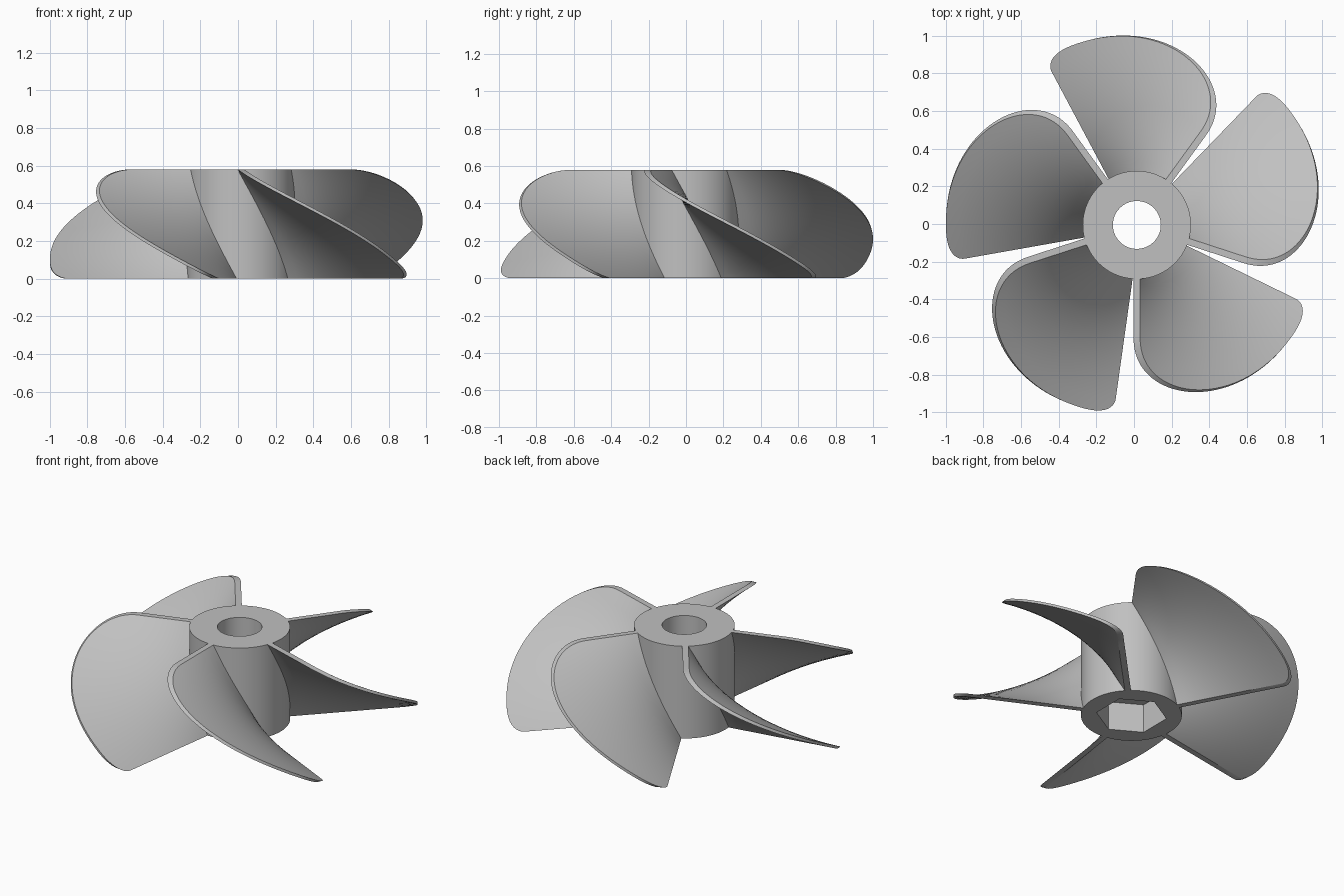
import bpy
import bmesh
from math import sin, cos, pi, radians

cube = bpy.data.objects.get("Cube")
if cube:
    bpy.data.objects.remove(cube, do_unlink=True)

HEIGHT = 0.58
CENTRE = (0.015, -0.005, 0)
HUB_R, BORE_R = 0.287, 0.127
HEX_APOTHEM, HEX_DEPTH = 0.175, 0.18
BLADES, TWIST, HALF_THICK = 5, radians(64), 0.0175

grey = bpy.data.materials.new("plain grey")
grey.use_nodes = True
colour = (0.53, 0.53, 0.53, 1)
grey.diffuse_color = colour
grey.node_tree.nodes["Principled BSDF"].inputs["Base Color"].default_value = colour


def bridge(bm, a, b):
    """Join two closed loops of vertices with quads."""
    n = len(a)
    for i in range(n):
        j = (i + 1) % n
        bm.faces.new((a[i], a[j], b[j], b[i]))


def finish(bm, name):
    bmesh.ops.recalc_face_normals(bm, faces=bm.faces)
    mesh = bpy.data.meshes.new(name)
    bm.to_mesh(mesh)
    bm.free()
    mesh.materials.append(grey)
    return mesh


def place(mesh, name, angle=0):
    obj = bpy.data.objects.new(name, mesh)
    obj.location = CENTRE
    obj.rotation_euler.z = angle
    bpy.context.collection.objects.link(obj)
    return obj


def hex_radius(a):
    """Hexagon outline in polar form, with a corner facing the front."""
    return HEX_APOTHEM / cos((a - pi / 6) % (pi / 3) - pi / 6)


def build_hub(segments=96):
    bm = bmesh.new()

    def ring(radius, z):
        angles = [2 * pi * i / segments for i in range(segments)]
        return [bm.verts.new((radius(a) * cos(a), radius(a) * sin(a), z)) for a in angles]

    outer, bore = (lambda a: HUB_R), (lambda a: BORE_R)
    # Outer wall, top, round bore, then the hexagonal nut pocket below
    rings = [ring(outer, 0), ring(outer, HEIGHT), ring(bore, HEIGHT),
             ring(bore, HEX_DEPTH), ring(hex_radius, HEX_DEPTH), ring(hex_radius, 0)]
    for i, loop in enumerate(rings):
        bridge(bm, loop, rings[(i + 1) % len(rings)])
    return finish(bm, "hub")


def tip_radius(z):
    """Outer trim: rounded shoulder on top, small rounded corner below."""
    belly = 0.12
    if z > belly:
        u = min(1, (z - belly) / (HEIGHT - belly))
        return 0.6 + 0.413 * (1 - u ** 2.2) ** 0.5
    v = (belly - z) / belly
    return 0.93 + 0.083 * (1 - v ** 4) ** 0.5


def build_blade(levels=56, spans=10):
    bm = bmesh.new()
    root = HUB_R - 0.015
    loops = []
    for i in range(levels + 1):
        z = HEIGHT * (0.5 - 0.5 * cos(pi * i / levels))
        a = TWIST * (1 - z / HEIGHT)
        tip = tip_radius(z)
        radii = [root + (tip - root) * k / spans for k in range(spans + 1)]
        section = [(r, -HALF_THICK) for r in radii]
        section += [(r, HALF_THICK) for r in reversed(radii)]
        loops.append([bm.verts.new((r * cos(a) - t * sin(a), r * sin(a) + t * cos(a), z))
                      for r, t in section])
    for low, high in zip(loops, loops[1:]):
        bridge(bm, low, high)
    # Flat bottom and top edges of the blade
    for loop in (loops[0], loops[-1]):
        for k in range(spans):
            bm.faces.new((loop[k], loop[k + 1], loop[-2 - k], loop[-1 - k]))
    return finish(bm, "blade")


parts = [place(build_hub(), "hub")]
blade = build_blade()
for k in range(BLADES):
    parts.append(place(blade, f"blade_{k + 1}", -pi / 2 + 2 * pi * k / BLADES))

# Smooth the curved walls and keep the rims sharp
bpy.ops.object.select_all(action='DESELECT')
for obj in parts[:2]:
    obj.select_set(True)
bpy.context.view_layer.objects.active = parts[0]
bpy.ops.object.shade_smooth_by_angle(angle=radians(30))
